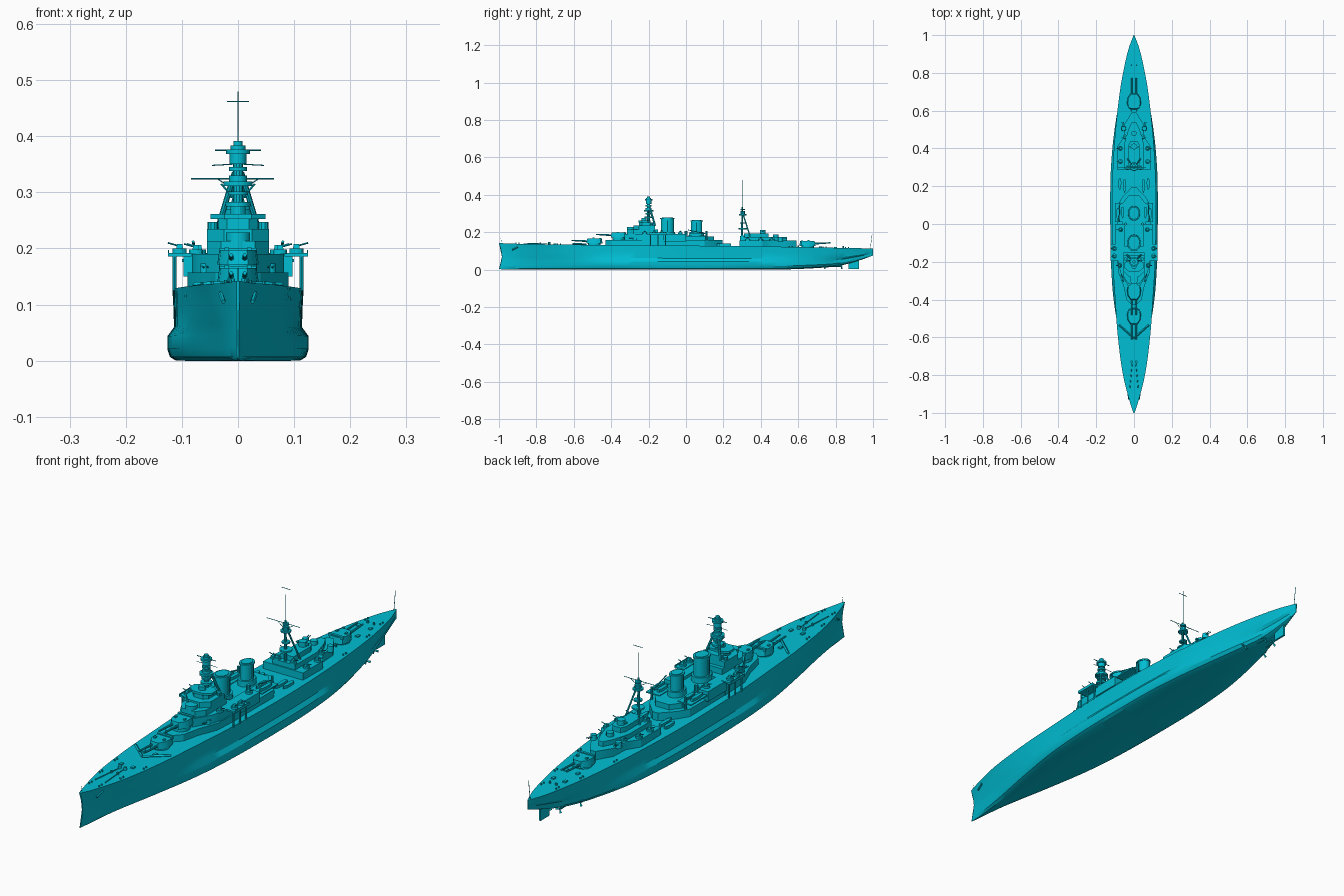
import bpy, bmesh, math
from mathutils import Vector

mat = bpy.data.materials.new("ship_paint")
mat.diffuse_color = (0.0, 0.52, 0.66, 1)

def make(name, verts, faces):
    me = bpy.data.meshes.new(name)
    me.from_pydata(verts, [], faces)
    bm = bmesh.new(); bm.from_mesh(me)
    bmesh.ops.remove_doubles(bm, verts=bm.verts, dist=1e-6)
    bmesh.ops.recalc_face_normals(bm, faces=bm.faces)
    bm.to_mesh(me); bm.free()
    me.materials.append(mat)
    ob = bpy.data.objects.new(name, me)
    bpy.context.collection.objects.link(ob)
    return ob

def prism(name, half, z0, z1, y=0, x=0, d=1, top=1.0):
    """Mirrored half outline (x, y) extruded upwards; top scales the upper rim."""
    loop = list(half) + [(-a, b) for a, b in reversed(half)]
    n = len(loop)
    vs = [(x + a, y + d * b, z0) for a, b in loop] + [(x + a * top, y + d * b * top, z1) for a, b in loop]
    fs = [list(range(n)), list(range(n, 2 * n))]
    fs += [[i, (i + 1) % n, (i + 1) % n + n, i + n] for i in range(n)]
    return make(name, vs, fs)

def box(name, x, y, z0, z1, sx, sy, top=1.0):
    return prism(name, [(sx / 2, -sy / 2), (sx / 2, sy / 2)], z0, z1, y, x, 1, top)

def drum(name, x, y, z0, z1, r, n=16, ry=None, top=1.0):
    ry = ry or r
    half = [(r * math.sin(math.pi * (i + .5) / (n // 2)), -ry * math.cos(math.pi * (i + .5) / (n // 2))) for i in range(n // 2)]
    return prism(name, half, z0, z1, y, x, 1, top)

def rod(name, a, b, r, n=8, r2=None):
    a, b = Vector(a), Vector(b)
    q = (b - a).to_track_quat('Z', 'Y')
    vs = []
    for p, rad in ((a, r), (b, r if r2 is None else r2)):
        vs += [p + q @ Vector((rad * math.cos(2 * math.pi * i / n), rad * math.sin(2 * math.pi * i / n), 0)) for i in range(n)]
    fs = [list(range(n)), list(range(n, 2 * n))]
    fs += [[i, (i + 1) % n, (i + 1) % n + n, i + n] for i in range(n)]
    return make(name, vs, fs)

# Hull: y, deck, waist, bulge and bottom half widths, keel z, deck z
ST = [(-1, .003, .002, .002, .001, .002, .142), (-.95, .02, .012, .010, .004, 0, .139),
      (-.8, .058, .042, .036, .02, 0, .136), (-.6, .085, .078, .075, .055, 0, .133),
      (-.4, .1, .1, .108, .085, 0, .131), (-.2, .112, .111, .122, .105, 0, .129),
      (.1, .117, .114, .126, .11, 0, .127), (.3, .112, .11, .122, .1, 0, .125),
      (.5, .098, .097, .103, .075, 0, .122), (.7, .075, .07, .068, .035, .008, .118),
      (.82, .054, .047, .038, .012, .02, .116), (.93, .028, .022, .014, .004, .05, .114),
      (1, .002, .002, .001, .001, .075, .113)]

def slope(i, k):
    a, b = ST[max(i - 1, 0)], ST[min(i + 1, len(ST) - 1)]
    return (b[k] - a[k]) / (b[0] - a[0])

def station(y):
    i = next((j for j in range(len(ST) - 1) if y <= ST[j + 1][0]), len(ST) - 2)
    h = ST[i + 1][0] - ST[i][0]; t = (y - ST[i][0]) / h
    return [(2*t**3 - 3*t*t + 1) * ST[i][k] + (3*t*t - 2*t**3) * ST[i + 1][k]
            + h * (t**3 - 2*t*t + t) * slope(i, k) + h * (t**3 - t*t) * slope(i + 1, k) for k in range(1, 7)]

def deck_z(y):
    return station(y)[5]

N = 80
verts, faces = [], []
for j in range(N + 1):
    y = -math.cos(math.pi * j / N)
    wd, wm, wb, wk, zk, zd = station(y)
    h = zd - zk
    half = [(0, 0), (wk, 0), (wk * .3 + wb * .7, .05), (wb, .16), (wb, .34), (wm, .47), (wm * .6 + wd * .4, .75), (wd, 1)]
    ring = half + [(-a, f) for a, f in reversed(half[1:])]
    stem = .016 * max(0, 1 - (y + 1) / .12)
    verts += [(a, y + stem * math.sin(math.pi * f), zk + f * h) for a, f in ring]
m = 15
for j in range(N):
    faces += [[j*m + i, j*m + (i + 1) % m, (j + 1)*m + (i + 1) % m, (j + 1)*m + i] for i in range(m)]
faces += [list(range(m)), list(range(N*m, N*m + m))]
make("hull", verts, faces)

# Main turrets on barbettes
def turret(name, y, z, d):
    drum(name + "_barbette", 0, y, .1, z, .034, 24)
    prism(name + "_house", [(.018, .042), (.034, .018), (.037, -.012), (.031, -.034), (.016, -.044)], z, z + .026, y, 0, d, .9)
    box(name + "_rangefinder", 0, y - d * .03, z + .02, z + .03, .066, .01)
    for s in (-1, 1):
        rod(name + "_barrel", (s*.012, y + d*.03, z + .012), (s*.012, y + d*.122, z + .017), .0052, 10, .0035)
        box(name + "_hood", s*.02, y + d*.005, z + .024, z + .031, .008, .012)
turret("fore_turret_low", -.49, .139, -1)
turret("fore_turret_high", -.36, .171, -1)
turret("aft_turret", .65, .126, 1)

# Forward superstructure and bridge
prism("fore_deckhouse", [(.012, -.43), (.04, -.40), (.055, -.33), (.085, -.25), (.09, -.12)], .12, .157)
prism("fore_shelter", [(.03, -.33), (.07, -.26), (.082, -.22), (.082, -.12)], .157, .19)
prism("bridge_base", [(.03, -.315), (.055, -.28), (.055, -.15)], .19, .213)
prism("bridge_block", [(.025, -.28), (.055, -.25), (.055, -.165)], .213, .235)
prism("bridge_top", [(.02, -.25), (.035, -.235), (.035, -.165)], .235, .252)
prism("bridge_wing", [(.024, -.255), (.049, -.235), (.049, -.205), (.03, -.19)], .252, .261)
drum("conning_tower", 0, -.295, .19, .228, .022)
drum("fore_director", 0, -.225, .261, .276, .014, 12)

# Fore tripod with tops
rod("foremast", (0, -.2, .2), (0, -.2, .375), .009, 10)
for s in (-1, 1):
    rod("foremast_leg", (s*.036, -.165, .235), (s*.006, -.195, .335), .005)
    rod("foretop_strut", (s*.008, -.2, .29), (s*.03, -.2, .315), .002, 6)
    rod("wing_signal_yard", (s*.01, -.195, .35), (s*.046, -.195, .348), .001, 5)
for z0, z1, r in ((.275, .283, .022), (.295, .301, .018), (.311, .319, .026), (.319, .33, .016),
                  (.338, .345, .016), (.35, .368, .015), (.368, .376, .021), (.376, .383, .013), (.383, .391, .008)):
    drum("foretop_level", 0, -.2, z0, z1, r, 14)
rod("foretop_rangefinder", (-.041, -.2, .375), (.041, -.2, .375), .0015, 6)

# Funnels with rim and pipes
for y, r, ry, z in ((-.1, .027, .035, .278), (.057, .023, .03, .266)):
    drum("funnel_base", 0, y, .15, .2, r + .01, 20, ry + .01, .95)
    drum("funnel", 0, y, .19, z - .005, r, 24, ry)
    drum("funnel_rim", 0, y, z - .009, z - .003, r + .003, 24, ry + .003)
    drum("funnel_cap", 0, y, z - .003, z, r * .85, 24, ry * .85)
    for s in (-1, 1):
        rod("steam_pipe", (s*(r + .003), y, .19), (s*(r + .003), y, z - .015), .003, 6)

# Midship deckhouse, hangars and gun wings
prism("midship_deckhouse", [(.088, -.13), (.088, .1), (.06, .145), (.012, .195)], .12, .157)
prism("midship_upper_house", [(.06, -.13), (.06, .11), (.03, .15)], .157, .178)
for s in (-1, 1):
    box("hangar", s*.072, -.06, .15, .19, .05, .12)
    box("gun_wing", s*.104, -.15, .186, .192, .042, .09)
    box("gun_wing_screen", s*.124, -.15, .192, .197, .002, .09)
    for y in (-.19, -.15, -.11):
        rod("wing_post", (s*.113, y, .125), (s*.113, y, .187), .0035)
    box("boat_platform", s*.07, .06, .176, .181, .06, .1)
    rod("crane_post", (s*.075, .11, .13), (s*.075, .11, .205), .005)
    rod("crane_jib", (s*.075, .11, .19), (s*.08, .01, .212), .0025, 6)
    for x, y, z, l in ((.085, .05, .181, .07), (.06, .06, .181, .06), (.05, .2, .127, .07), (.075, .21, .127, .06)):
        prism("boat", [(.001, -l/2), (.007, -l*.25), (.008, l*.2), (.005, l/2)], z, z + .011, y, s*x)
    # Anti-aircraft mounts
    for x, y, z in ((.104, -.17, .192), (.104, -.13, .192), (.075, -.22, .19), (.07, -.03, .19),
                    (.072, .33, .154), (.072, .4, .154), (.045, .46, .154), (.035, .3, .172)):
        drum("gun_tub", s*x, y, z, z + .008, .013, 12)
        box("gun_shield", s*x, y, z + .008, z + .016, .012, .014, .8)
        rod("small_gun", (s*x, y, z + .012), (s*(x + .021), y, z + .018), .0017, 6)
    # Secondary gun mounts on the shelter deck
    for y in (-.27, .505):
        drum("secondary_mount", s*.055, y, .15, .173, .014, 12, None, .85)
        for o in (-.004, .004):
            rod("secondary_barrel", (s*.055 + o, y, .165), (s*.06 + o, y + math.copysign(.035, y), .168), .0015, 6)
    drum("searchlight", s*.045, .0, .178, .205, .008, 10)
    drum("bridge_director", s*.045, -.185, .235, .247, .009, 10)

# Aft superstructure
prism("aft_deckhouse", [(.088, .285), (.088, .41), (.055, .46), (.05, .53), (.012, .59)], .115, .154)
prism("aft_shelter", [(.05, .29), (.05, .43), (.03, .5), (.01, .54)], .154, .173)
prism("aft_control", [(.028, .31), (.028, .42), (.018, .44)], .173, .193)
drum("aft_director", 0, .41, .193, .212, .016, 14)
drum("aft_range_tower", 0, .48, .173, .188, .014, 14)
box("aft_rangefinder", 0, .41, .2, .207, .05, .008)

# Tripod mainmast
rod("mainmast", (0, .3, .13), (0, .3, .335), .006, 10, .004)
rod("main_topmast", (0, .303, .33), (0, .303, .48), .0012, 6, .0006)
for s in (-1, 1):
    rod("mainmast_leg", (s*.035, .345, .17), (s*.004, .304, .3), .0035)
    rod("main_gaff", (0, .3, .3), (s*.035, .3, .323), .001, 5)
for z, r in ((.215, .024), (.245, .016), (.29, .02), (.318, .012)):
    drum("mainmast_platform", 0, .303, z, z + .006, r, 12)
drum("mainmast_hut", 0, .303, .296, .312, .012, 10)
rod("main_yard", (-.084, .3, .324), (.064, .3, .324), .0012, 5)
rod("upper_yard", (-.02, .303, .462), (.02, .303, .462), .0012, 5)

# Deck fittings
for s in (-1, 1):
    rod("breakwater", (0, -.605, .137), (s*.078, -.535, .135), .005, 4)
    rod("anchor_chain", (s*.01, -.74, .138), (s*.022, -.87, .14), .002, 6)
    drum("capstan", s*.012, -.73, .13, .146, .007, 12)
    for y in (-.9, -.8, -.68, .56, .74, .86):
        for o in (-.008, .008):
            drum("bollard", s*(station(y)[0] - .012), y + o, .11, deck_z(y) + .006, .003, 8)
    for y in (-.7, -.56, .72, .8):
        box("deck_hatch", s*.026, y, .11, deck_z(y) + .005, .012, .016)
    for y in (-.78, .6, .84):
        drum("vent", s*.014, y, .11, deck_z(y) + .009, .004, 8)
    rod("anchor", (s*.026, -.93, .105), (s*.031, -.9, .12), .004, 6)
    # Shafts and propellers
    for x, y in ((.022, .83), (.05, .74)):
        rod("propeller_shaft", (s*x, y - .14, .02), (s*x, y, .018), .004)
        rod("shaft_strut", (s*x, y - .015, .018), (s*x*.6, y - .02, .045), .0025, 6)
        for k in range(3):
            a = 2 * math.pi * k / 3
            rod("propeller_blade", (s*x, y, .018), (s*x + .015*math.cos(a), y + .003, .018 + .015*math.sin(a)), .002, 4, .005)
rod("ensign_staff", (0, .985, .11), (0, .995, .19), .0012, 6)
rod("jack_staff", (0, -.985, .138), (0, -.99, .165), .0008, 6)
box("rudder", 0, .897, .002, .06, .008, .055)

# Smooth round parts, keep edges sharp
bpy.ops.object.select_all(action='SELECT')
bpy.context.view_layer.objects.active = bpy.data.objects["hull"]
bpy.ops.object.shade_smooth_by_angle(angle=math.radians(30))
